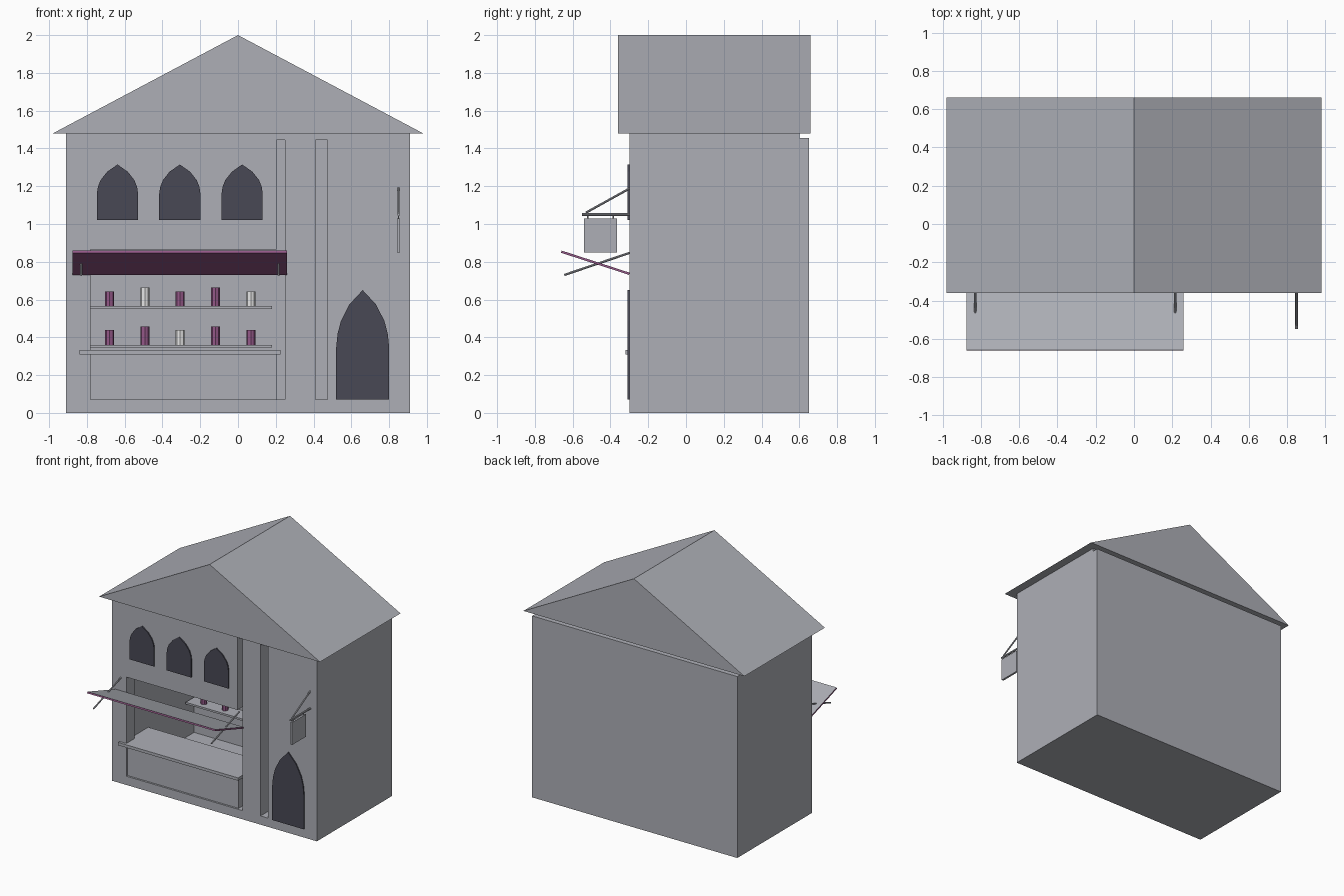
import bpy, bmesh, math
from mathutils import Vector, Matrix

cube = bpy.data.objects.get("Cube")
if cube:
    bpy.data.objects.remove(cube, do_unlink=True)


def material(name, rgb):
    m = bpy.data.materials.new(name)
    m.use_nodes = True
    m.diffuse_color = (*rgb, 1)
    m.node_tree.nodes["Principled BSDF"].inputs["Base Color"].default_value = (*rgb, 1)
    return m


grey = material("stone_grey", (0.42, 0.43, 0.47))
dark = material("dark_opening", (0.065, 0.065, 0.09))
purple = material("plum", (0.30, 0.10, 0.25))
white = material("white", (0.8, 0.8, 0.8))


def finish(name, bm, *mats):
    bmesh.ops.recalc_face_normals(bm, faces=bm.faces)
    mesh = bpy.data.meshes.new(name)
    bm.to_mesh(mesh)
    bm.free()
    for m in mats:
        mesh.materials.append(m)
    obj = bpy.data.objects.new(name, mesh)
    bpy.context.collection.objects.link(obj)
    return obj


def boxes(name, mat, *spans):
    """Each span is (x0, x1, y0, y1, z0, z1)."""
    bm = bmesh.new()
    for x0, x1, y0, y1, z0, z1 in spans:
        centre = Vector((x0 + x1, y0 + y1, z0 + z1)) / 2
        size = (x1 - x0, y1 - y0, z1 - z0, 1)
        bmesh.ops.create_cube(bm, size=1, matrix=Matrix.Translation(centre) @ Matrix.Diagonal(size))
    return finish(name, bm, mat)


def prism(name, mat, outline, y0, y1):
    """Extrude an x-z outline along y."""
    bm = bmesh.new()
    face = bm.faces.new([bm.verts.new((x, y0, z)) for x, z in outline])
    new = bmesh.ops.extrude_face_region(bm, geom=[face])["geom"]
    verts = [v for v in new if isinstance(v, bmesh.types.BMVert)]
    bmesh.ops.translate(bm, verts=verts, vec=(0, y1 - y0, 0))
    return finish(name, bm, mat)


def rod(name, mat, start, end, radius, sides=8):
    a, b = Vector(start), Vector(end)
    d = b - a
    turn = d.to_track_quat("Z", "Y").to_matrix().to_4x4()
    bm = bmesh.new()
    bmesh.ops.create_cone(bm, cap_ends=True, segments=sides, radius1=radius, radius2=radius,
                          depth=d.length, matrix=Matrix.Translation((a + b) / 2) @ turn)
    return finish(name, bm, mat)


# Shell: floor, ceiling, side walls and back wall
FRONT, INNER, FLOOR, TOP = -0.30, 0.60, 0.07, 1.445
boxes("floor", grey, (-0.91, 0.91, FRONT, INNER, 0, FLOOR))
boxes("ceiling", grey, (-0.91, 0.91, FRONT, INNER, TOP, 1.48))
boxes("side_walls", grey, (-0.91, -0.81, FRONT, INNER, FLOOR, TOP),
      (0.81, 0.91, FRONT, INNER, FLOOR, TOP))
boxes("back_wall", grey, (-0.91, 0.91, INNER, 0.65, 0, 1.455))

# Front wall sections around the shop opening and the two tall slots
boxes("front_wall", grey,
      (-0.81, -0.78, FRONT, -0.2, FLOOR, TOP),
      (-0.78, 0.205, FRONT, -0.2, 0.865, TOP),
      (0.25, 0.41, FRONT, -0.2, FLOOR, TOP),
      (0.475, 0.81, FRONT, -0.2, FLOOR, TOP))

# Roof
prism("roof", grey, [(-0.98, 1.48), (0.98, 1.48), (0, 2)], -0.36, 0.66)

# Pointed windows and door
half = [(1, 0), (1, 0.48), (0.95, 0.6), (0.82, 0.72), (0.5, 0.87)]
arch = half + [(0, 1)] + [(-x, z) for x, z in reversed(half)]


def pointed_panel(name, x, z, half_width, height):
    prism(name, dark, [(x + u * half_width, z + v * height) for u, v in arch], -0.309, FRONT)


for i, x in enumerate((-0.638, -0.308, 0.022)):
    pointed_panel(f"window_{i + 1}", x, 1.02, 0.109, 0.295)
pointed_panel("door", 0.66, FLOOR, 0.14, 0.58)

# Counter and back shelves
boxes("counter_base", grey, (-0.79, 0.205, -0.285, 0, FLOOR, 0.31))
boxes("counter_top", grey, (-0.84, 0.225, -0.32, 0.02, 0.31, 0.333))
boxes("shelves", grey, *[(-0.80, 0.18, 0.48, INNER, z - 0.015, z) for z in (0.36, 0.565)])

# Jars on the shelves: plum or white, short or tall
rows = {0.36: "pPwPp", 0.565: "pWpPw"}
for level, (z, kinds) in enumerate(rows.items()):
    for i, kind in enumerate(kinds):
        x = -0.68 + i * 0.187
        height = 0.098 if kind.isupper() else 0.078
        rod(f"jar_{level + 1}_{i + 1}", purple if kind in "pP" else white,
            (x, 0.54, z), (x, 0.54, z + height), 0.024)

# Awning: plum board with a grey upper face
bm = bmesh.new()
bmesh.ops.create_cube(bm, size=1, matrix=Matrix.Translation((-0.308, -0.48, 0.795))
                      @ Matrix.Rotation(math.radians(-18), 4, "X")
                      @ Matrix.Diagonal((1.136, 0.378, 0.012, 1)))
bm.normal_update()
for f in bm.faces:
    f.material_index = 1 if f.normal.z > 0.5 else 0
    if abs(f.normal.z) < 0.5:
        f.material_index = 0
finish("awning", bm, purple, grey)

# Awning struts
for side, x in (("right", -0.83), ("left", 0.215)):
    rod(f"awning_strut_{side}", grey, (x, -0.645, 0.73), (x, -0.29, 0.85), 0.006)

# Hanging sign
SX = 0.85
rod("sign_bar", grey, (SX, -0.55, 1.05), (SX, -0.29, 1.05), 0.008)
rod("sign_brace", grey, (SX, -0.53, 1.06), (SX, -0.29, 1.193), 0.006)
boxes("sign_board", grey, (SX - 0.008, SX + 0.008, -0.54, -0.365, 0.85, 1.03))
for i, y in enumerate((-0.52, -0.385)):
    rod(f"sign_hook_{i + 1}", grey, (SX, y, 1.025), (SX, y, 1.05), 0.004, 6)
